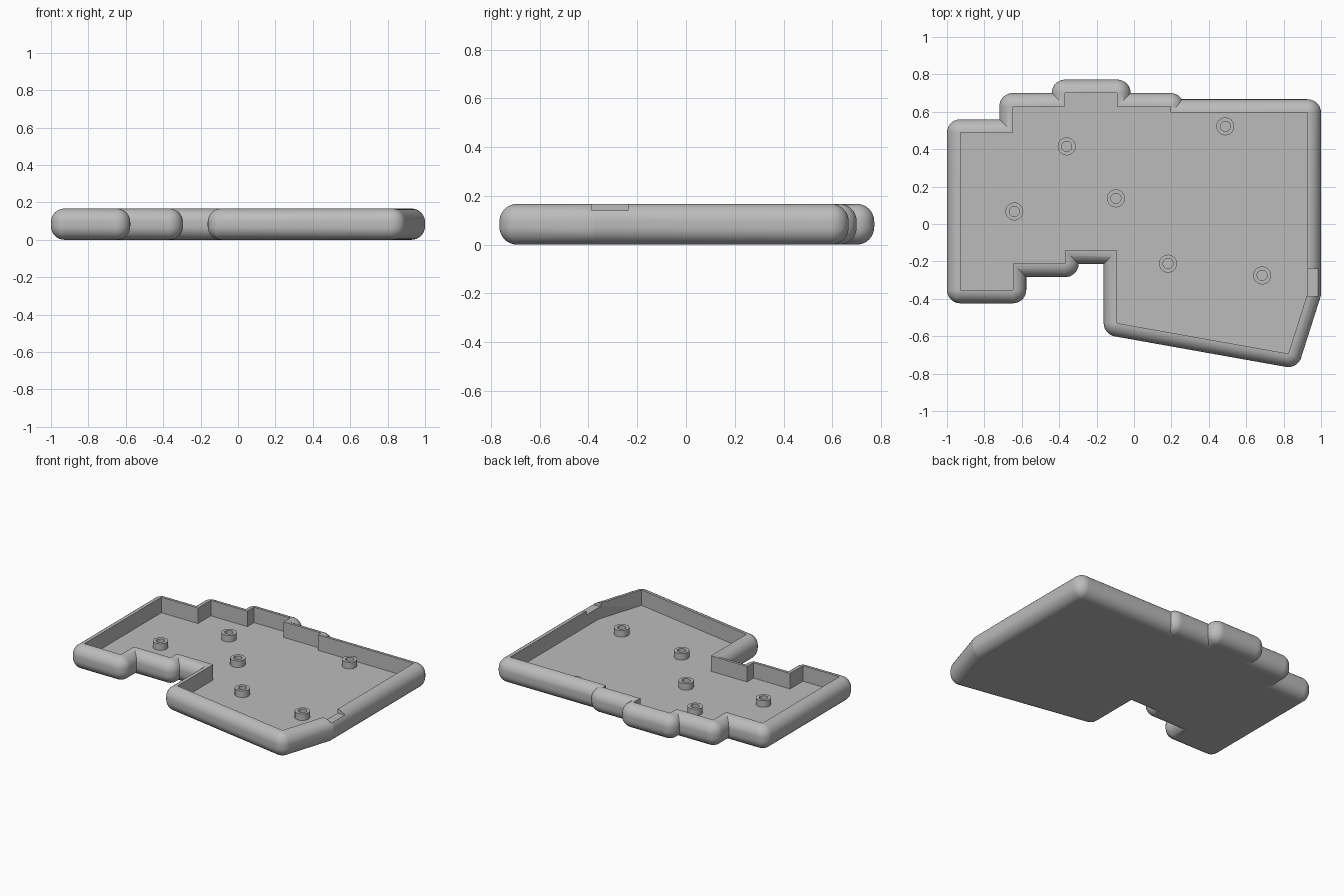
import bpy, bmesh, math
from mathutils import Matrix, Vector

if "Cube" in bpy.data.objects:
    bpy.data.objects.remove(bpy.data.objects["Cube"])

HEIGHT, FLOOR, WALL = 0.167, 0.06, 0.072
INNER = [(-.928, -.352), (-.648, -.352), (-.648, -.212), (-.368, -.212),
         (-.368, -.142), (-.09, -.142), (-.09, -.53), (.825, -.693),
         (.928, -.37), (.928, .595), (.195, .595), (.195, .628),
         (-.09, .628), (-.09, .70), (-.368, .70), (-.368, .628),
         (-.648, .628), (-.648, .488), (-.928, .488)]
STANDOFFS = [(-.36, .415), (-.64, .067), (-.097, .137),
             (.488, .522), (.182, -.212), (.685, -.275)]

grey = bpy.data.materials.new("plain_grey")
grey.use_nodes = True
colour = (0.5, 0.5, 0.5, 1)
grey.diffuse_color = colour
grey.node_tree.nodes["Principled BSDF"].inputs["Base Color"].default_value = colour


def make_object(name, bm):
    bmesh.ops.recalc_face_normals(bm, faces=bm.faces)
    mesh = bpy.data.meshes.new(name)
    bm.to_mesh(mesh)
    bm.free()
    mesh.materials.append(grey)
    ob = bpy.data.objects.new(name, mesh)
    bpy.context.collection.objects.link(ob)
    return ob


def prism(name, outline, z0, z1):
    bm = bmesh.new()
    face = bm.faces.new([bm.verts.new((x, y, z0)) for x, y in outline])
    top = bmesh.ops.extrude_face_region(bm, geom=[face])["geom"]
    for v in top:
        if isinstance(v, bmesh.types.BMVert):
            v.co.z = z1
    return make_object(name, bm)


def rounded_rail(name, a, b, sides=48, steps=8):
    """Convex hull of two round-edged pucks: one padded wall segment."""
    bm = bmesh.new()
    for x, y in (a, b):
        for end, zc in ((-1, WALL), (1, HEIGHT - WALL)):
            bm.verts.new((x, y, zc + end * WALL))
            for i in range(steps):
                t = i / steps * math.pi / 2
                r, z = WALL * math.cos(t), zc + end * WALL * math.sin(t)
                for k in range(sides):
                    p = 2 * math.pi * k / sides
                    bm.verts.new((x + r * math.cos(p), y + r * math.sin(p), z))
    hull = bmesh.ops.convex_hull(bm, input=bm.verts)
    spare = {g for g in hull["geom_interior"] + hull["geom_unused"]
             if isinstance(g, bmesh.types.BMVert) and g.is_valid}
    bmesh.ops.delete(bm, geom=list(spare), context='VERTS')
    return make_object(name, bm)


def combine(target, other, operation):
    mod = target.modifiers.new("combine", 'BOOLEAN')
    mod.object, mod.operation, mod.solver = other, operation, 'MANIFOLD'
    select(target)
    bpy.ops.object.modifier_apply(modifier=mod.name)
    bpy.data.objects.remove(other)


def select(ob):
    bpy.ops.object.select_all(action='DESELECT')
    ob.select_set(True)
    bpy.context.view_layer.objects.active = ob


# Tray: solid core plus a rounded rail along every edge, then hollowed
tray = prism("case_tray", INNER, 0, HEIGHT)
for a, b in zip(INNER, INNER[1:] + INNER[:1]):
    combine(tray, rounded_rail("rail", a, b), 'UNION')
combine(tray, prism("cavity", INNER, FLOOR, HEIGHT + 0.1), 'DIFFERENCE')

# Shallow notch in the rim on the left wall
notch = [(.86, -.387), (1.1, -.387), (1.1, -.237), (.86, -.237)]
combine(tray, prism("notch", notch, .14, HEIGHT + 0.1), 'DIFFERENCE')
select(tray)
bpy.ops.object.shade_smooth_by_angle(angle=math.radians(30))
weighted = tray.modifiers.new("weighted_normals", 'WEIGHTED_NORMAL')
weighted.keep_sharp = True

# Hollow screw standoffs on the floor
for i, (x, y) in enumerate(STANDOFFS):
    bm = bmesh.new()
    profile = [(.048, FLOOR), (.048, FLOOR + .045), (.027, FLOOR + .045), (.027, FLOOR)]
    vs = [bm.verts.new((r, 0, z)) for r, z in profile]
    edges = [bm.edges.new(pair) for pair in zip(vs, vs[1:] + vs[:1])]
    bmesh.ops.spin(bm, geom=vs + edges, cent=(0, 0, 0), axis=(0, 0, 1),
                   angle=2 * math.pi, steps=32, use_merge=True)
    bmesh.ops.remove_doubles(bm, verts=bm.verts, dist=1e-5)
    bmesh.ops.transform(bm, matrix=Matrix.Translation(Vector((x, y, 0))), verts=bm.verts)
    standoff = make_object(f"standoff_{i + 1}", bm)
    select(standoff)
    bpy.ops.object.shade_smooth_by_angle(angle=math.radians(30))
